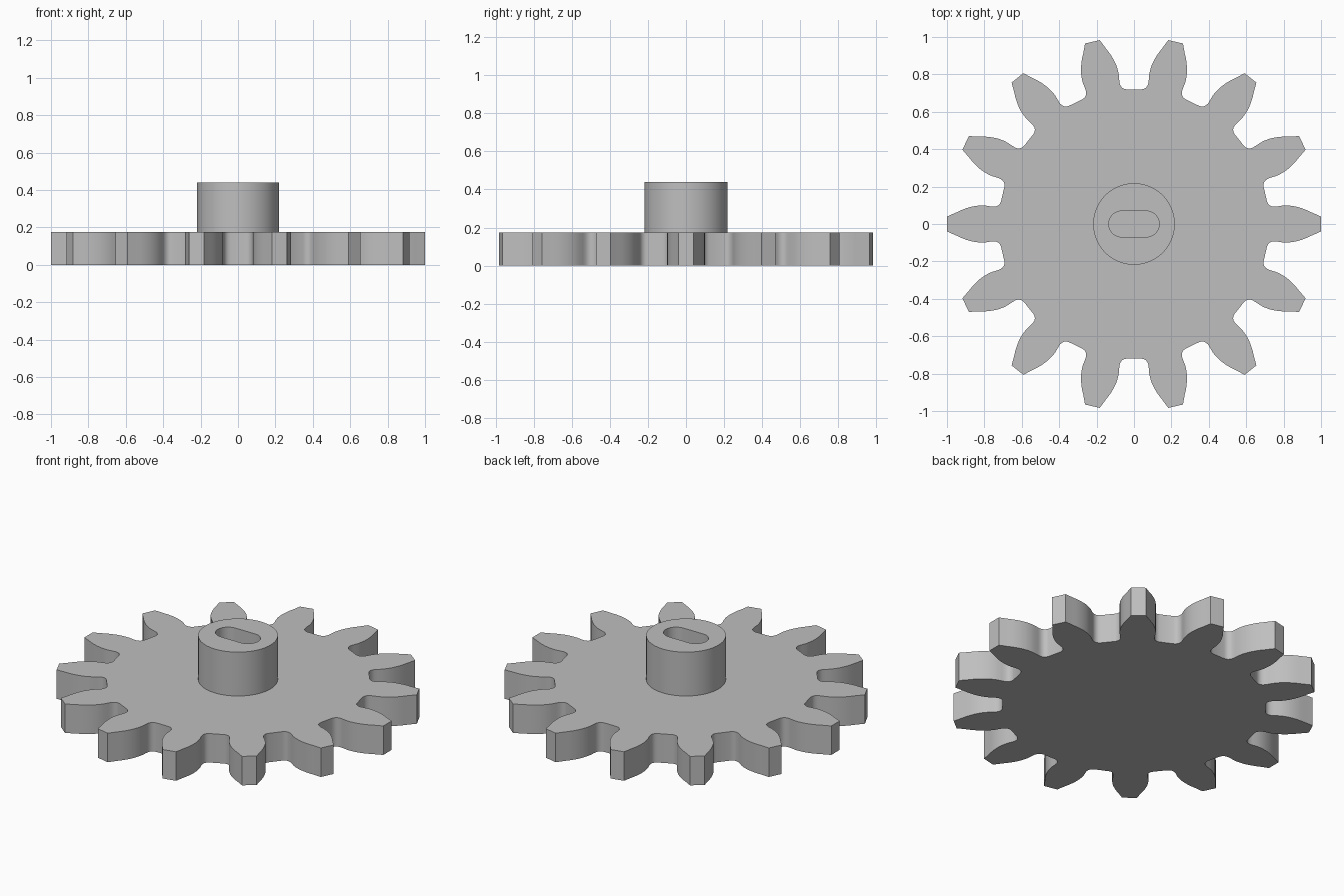
import bpy
import bmesh
from math import pi, sin, cos, copysign

TEETH = 14
GEAR_TOP = 0.175
HUB_TOP = 0.44
HUB_RADIUS = 0.218
SLOT_RADIUS = 0.069
SLOT_OFFSET = 0.066
SEGMENTS = 96

cube = bpy.data.objects.get("Cube")
if cube:
    bpy.data.objects.remove(cube, do_unlink=True)

# Single grey plastic
grey = bpy.data.materials.new("grey plastic")
grey.use_nodes = True
colour = (0.52, 0.52, 0.52, 1)
grey.diffuse_color = colour
grey.node_tree.nodes["Principled BSDF"].inputs["Base Color"].default_value = colour


def finish(name, bm):
    bmesh.ops.recalc_face_normals(bm, faces=bm.faces)
    mesh = bpy.data.meshes.new(name)
    bm.to_mesh(mesh)
    bm.free()
    mesh.materials.append(grey)
    obj = bpy.data.objects.new(name, mesh)
    bpy.context.collection.objects.link(obj)
    bpy.ops.object.select_all(action="DESELECT")
    obj.select_set(True)
    bpy.context.view_layer.objects.active = obj
    bpy.ops.object.shade_smooth_by_angle(angle=pi / 6)
    return obj


def ring(bm, points, z):
    return [bm.verts.new((x, y, z)) for x, y in points]


def bridge(bm, a, b):
    for i in range(len(a)):
        j = (i + 1) % len(a)
        bm.faces.new((a[i], a[j], b[j], b[i]))


# Half of one tooth gap: (sideways, outward) from the root to the tooth tip
half_gap = [(0.04, 0.72), (0.053, 0.7225), (0.064, 0.729), (0.072, 0.739),
            (0.077, 0.752), (0.079, 0.77), (0.081, 0.797), (0.086, 0.822),
            (0.0945, 0.848), (0.105, 0.871), (0.1185, 0.895),
            (0.134, 0.918), (0.15, 0.938), (0.183, 0.983)]
gap = [(-s, r) for s, r in reversed(half_gap)] + half_gap

# Toothed wheel
outline = []
for tooth in range(TEETH):
    a = (tooth + 0.5) * 2 * pi / TEETH
    outline += [(r * cos(a) - s * sin(a), r * sin(a) + s * cos(a)) for s, r in gap]
bm = bmesh.new()
bottom, top = ring(bm, outline, 0), ring(bm, outline, GEAR_TOP)
bridge(bm, bottom, top)
bm.faces.new(bottom)
bm.faces.new(top)
finish("gear_wheel", bm)

# Hub with a rounded slot that ends on the wheel's top face
angles = [(i + 0.5) * 2 * pi / SEGMENTS for i in range(SEGMENTS)]
circle = [(HUB_RADIUS * cos(a), HUB_RADIUS * sin(a)) for a in angles]
slot = [(copysign(SLOT_OFFSET, cos(a)) + SLOT_RADIUS * cos(a), SLOT_RADIUS * sin(a))
        for a in angles]
bm = bmesh.new()
base = GEAR_TOP - 0.01
rings = [ring(bm, circle, base), ring(bm, circle, HUB_TOP),
         ring(bm, slot, HUB_TOP), ring(bm, slot, base)]
for i in range(4):
    bridge(bm, rings[i], rings[(i + 1) % 4])
finish("slotted_hub", bm)
